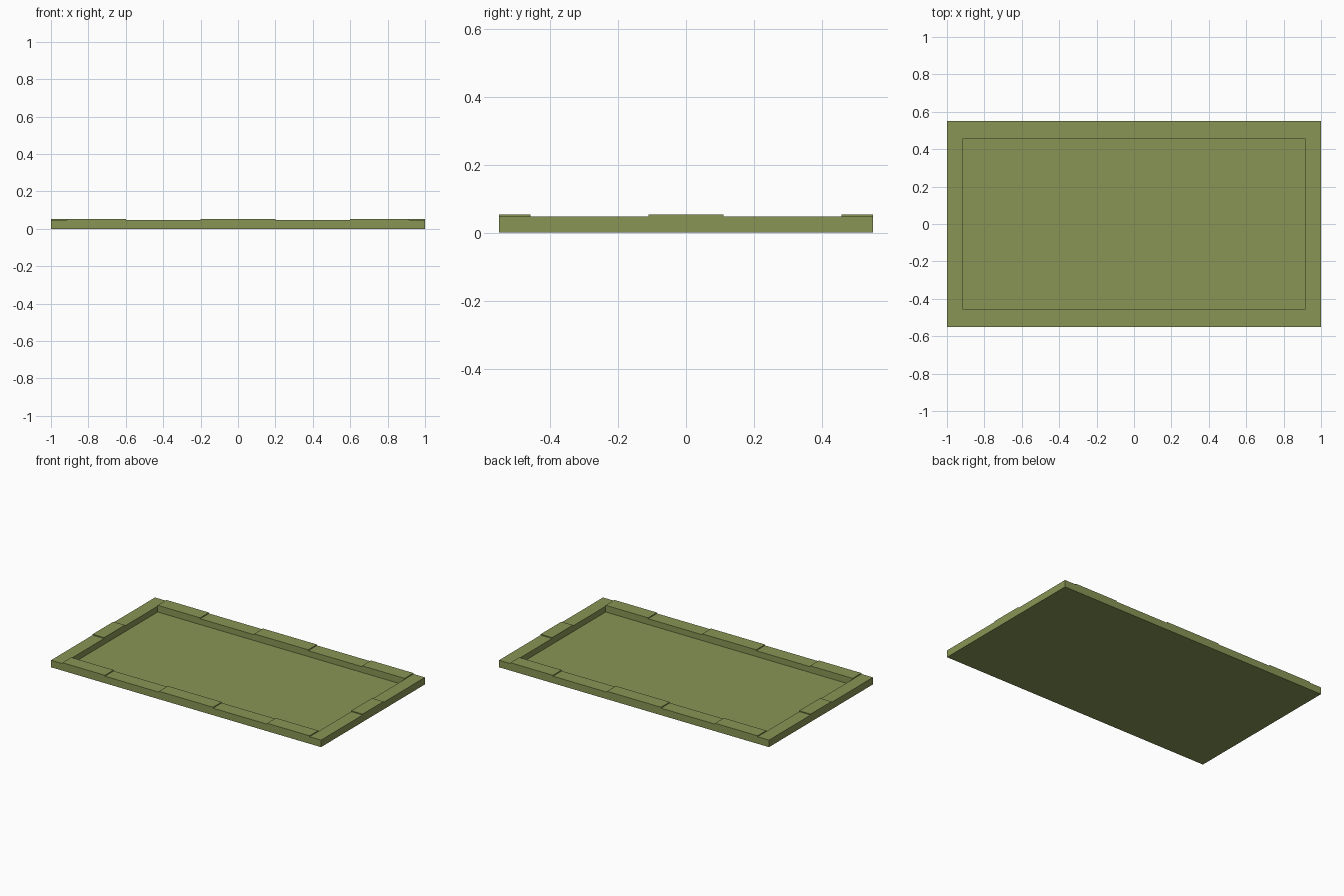
import bpy, bmesh
from mathutils import Vector

if "Cube" in bpy.data.objects:
    bpy.data.objects.remove(bpy.data.objects["Cube"])

# Grid lines of the tray plan and its height levels
XS = [-1, -0.915, -0.6, -0.2, 0.2, 0.6, 0.915, 1]
YS = [-0.55, -0.457, -0.11, 0.11, 0.457, 0.55]
ZS = [0, 0.008, 0.047, 0.053]        # base, floor, rim, raised pads
NX, NY, NZ = len(XS) - 1, len(YS) - 1, len(ZS) - 1


def levels(i, j):
    """How many height layers a plan cell fills."""
    on_x, on_y = i in (0, NX - 1), j in (0, NY - 1)
    if on_x and on_y:
        return 2                     # low corners
    if on_y:
        return 3 if i in (1, 3, 5) else 2   # long rims: alternating pads
    if on_x:
        return 3 if j == 2 else 2    # short rims: one middle pad
    return 1                         # recessed floor


def filled(c):
    i, j, k = c
    return 0 <= i < NX and 0 <= j < NY and 0 <= k < levels(i, j)


# Closed skin around all filled cells
bm = bmesh.new()
for i in range(NX):
    for j in range(NY):
        for k in range(levels(i, j)):
            for axis in range(3):
                for side in (0, 1):
                    near = [i, j, k]
                    near[axis] += 2 * side - 1
                    if filled(near):
                        continue
                    verts = []
                    for a, b in ((0, 0), (1, 0), (1, 1), (0, 1)):
                        p = [i, j, k]
                        p[axis] += side
                        p[(axis + 1) % 3] += a
                        p[(axis + 2) % 3] += b
                        verts.append(bm.verts.new((XS[p[0]], YS[p[1]], ZS[p[2]])))
                    bm.faces.new(verts if side else verts[::-1])
bmesh.ops.remove_doubles(bm, verts=bm.verts, dist=1e-4)
bmesh.ops.dissolve_limit(bm, angle_limit=0.01, verts=bm.verts, edges=bm.edges)
bmesh.ops.recalc_face_normals(bm, faces=bm.faces)

mesh = bpy.data.meshes.new("tray")
bm.to_mesh(mesh)
bm.free()
tray = bpy.data.objects.new("tray", mesh)
bpy.context.collection.objects.link(tray)

# Olive finish
olive = bpy.data.materials.new("olive")
olive.diffuse_color = (0.25, 0.30, 0.09, 1)
olive.use_nodes = True
olive.node_tree.nodes["Principled BSDF"].inputs["Base Color"].default_value = olive.diffuse_color
mesh.materials.append(olive)
